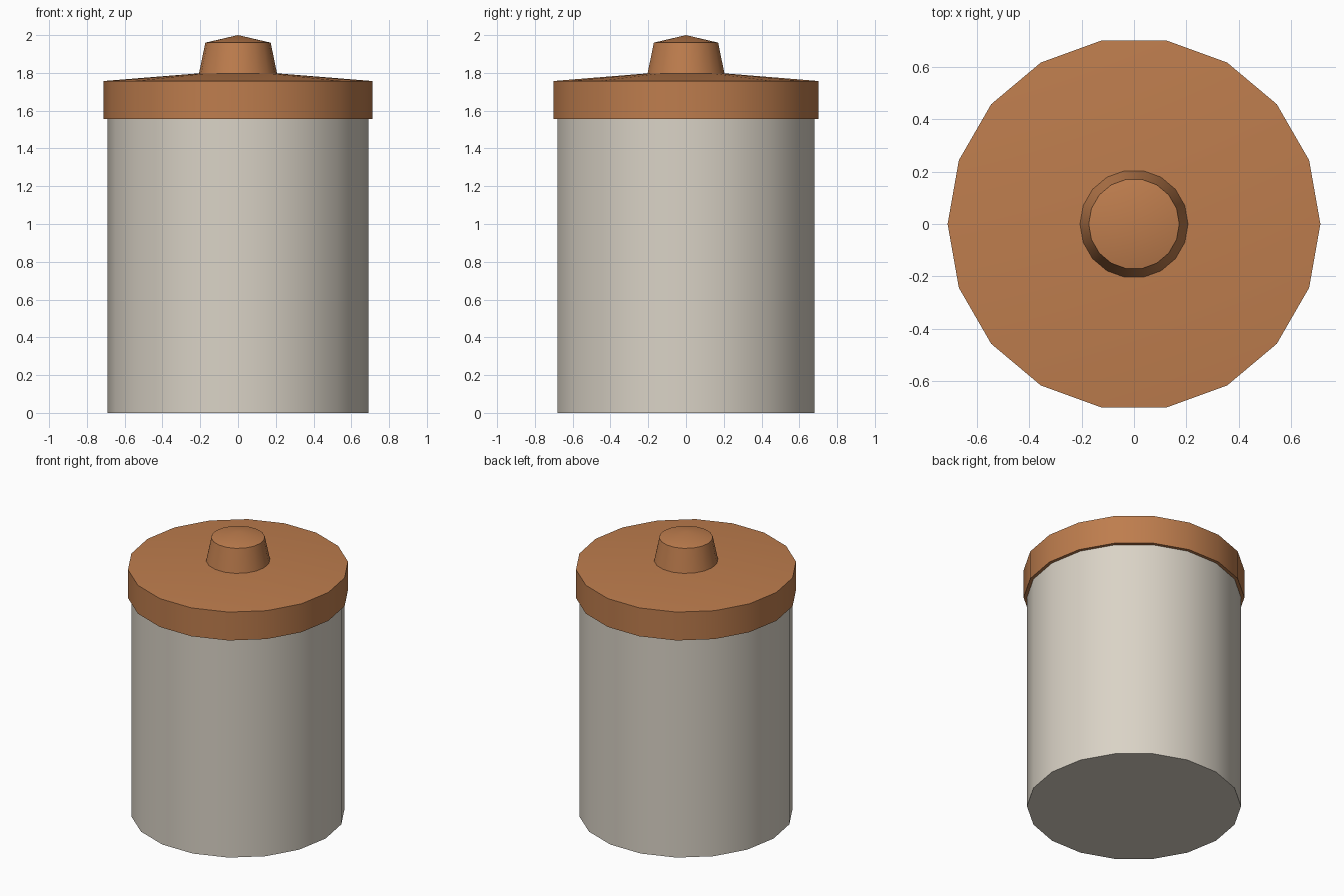
import bpy, bmesh, math

if "Cube" in bpy.data.objects:
    bpy.data.objects.remove(bpy.data.objects["Cube"])

SIDES = 18


def material(name, color):
    m = bpy.data.materials.new(name)
    m.diffuse_color = (*color, 1.0)
    m.use_nodes = True
    m.node_tree.nodes["Principled BSDF"].inputs["Base Color"].default_value = m.diffuse_color
    return m


def lathe(name, profile, mat):
    """Revolve (radius, z) points around z; radius 0 makes a pole, open ends are capped."""
    bm = bmesh.new()
    rings = []
    for r, z in profile:
        n = SIDES if r > 0 else 1
        rings.append([bm.verts.new((r * math.cos(2 * math.pi * i / SIDES),
                                    r * math.sin(2 * math.pi * i / SIDES), z))
                      for i in range(n)])
    for a, b in zip(rings, rings[1:]):
        for i in range(SIDES):
            j = (i + 1) % SIDES
            if len(b) == 1:
                bm.faces.new((a[i], a[j], b[0]))
            else:
                bm.faces.new((a[i], a[j], b[j], b[i]))
    for ring in (rings[0], rings[-1]):
        if len(ring) > 1:
            bm.faces.new(ring)
    bmesh.ops.recalc_face_normals(bm, faces=bm.faces)
    mesh = bpy.data.meshes.new(name)
    bm.to_mesh(mesh)
    bm.free()
    mesh.materials.append(mat)
    obj = bpy.data.objects.new(name, mesh)
    bpy.context.collection.objects.link(obj)
    bpy.ops.object.select_all(action='DESELECT')
    obj.select_set(True)
    bpy.context.view_layer.objects.active = obj
    bpy.ops.object.shade_smooth_by_angle(angle=math.radians(30))
    return obj


cream = material("cream", (0.70, 0.65, 0.565))
brown = material("orange_brown", (0.515, 0.205, 0.075))

# Jar body
lathe("jar_body", [(0.69, 0), (0.69, 1.57)], cream)
# Lid with shallow cone top
lathe("lid", [(0.712, 1.555), (0.712, 1.757), (0, 1.814)], brown)
# Tapered knob with pointed cap
lathe("lid_knob", [(0.208, 1.79), (0.173, 1.96), (0, 2.0)], brown)
